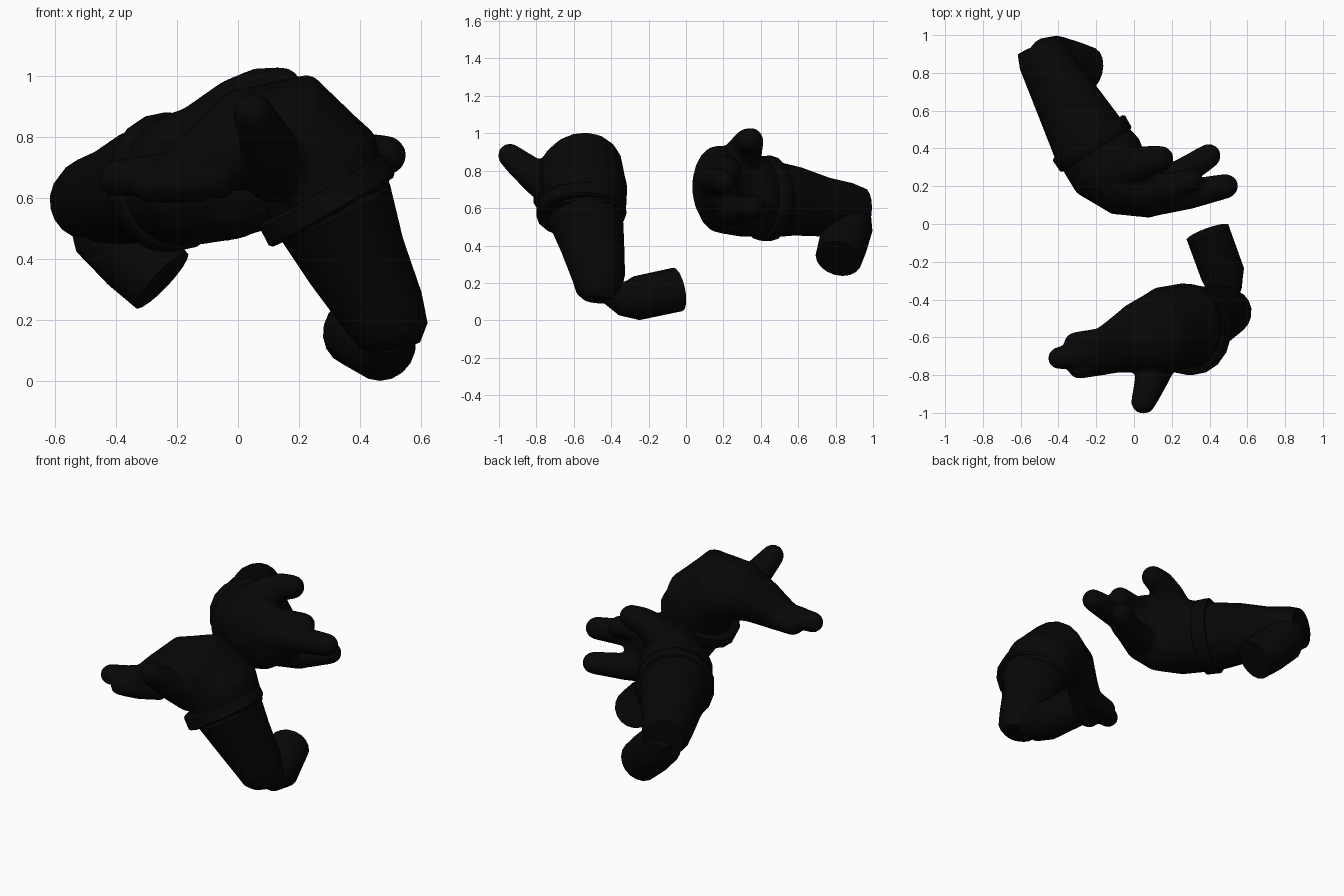
import bpy, bmesh, math
from mathutils import Vector

if "Cube" in bpy.data.objects:
    bpy.data.objects.remove(bpy.data.objects["Cube"])

black = bpy.data.materials.new("soft_black")
black.diffuse_color = (0.002, 0.002, 0.002, 1)
black.use_nodes = True
black.node_tree.nodes["Principled BSDF"].inputs["Base Color"].default_value = black.diffuse_color
SIDES = 18


def loft(bm, sections, side, round_tip=False):
    """Skin elliptical rings along a path; section = (centre, width, thickness)."""
    pts = [Vector(s[0]) for s in sections]
    rings = []
    for i, (c, w, h) in enumerate(sections):
        t = (pts[min(i + 1, len(pts) - 1)] - pts[max(i - 1, 0)]).normalized()
        rings.append((pts[i], w, h, t))
    if round_tip:
        c, w, h, t = rings[-1]
        for a in (25, 50, 70, 84):
            k, s = math.cos(math.radians(a)), math.sin(math.radians(a))
            rings.append((c + t * min(w, h) * s, w * k, h * k, t))
    loops = []
    for c, w, h, t in rings:
        s = Vector(side)
        s = (s - t * s.dot(t)).normalized()
        n = t.cross(s)
        loops.append([bm.verts.new(c + s * w * math.cos(a) + n * h * math.sin(a))
                      for a in (2 * math.pi * j / SIDES for j in range(SIDES))])
    for lo, hi in zip(loops, loops[1:]):
        for j in range(SIDES):
            k = (j + 1) % SIDES
            bm.faces.new((lo[j], lo[k], hi[k], hi[j]))
    bm.faces.new(loops[0][::-1])
    bm.faces.new(loops[-1])


def make(name, parts, side, blend=False):
    """Build one object from several lofted parts, optionally blended together."""
    bm = bmesh.new()
    for sections, tip in parts:
        loft(bm, sections, side, tip)
    bmesh.ops.recalc_face_normals(bm, faces=bm.faces)
    me = bpy.data.meshes.new(name)
    bm.to_mesh(me)
    bm.free()
    me.materials.append(black)
    ob = bpy.data.objects.new(name, me)
    bpy.context.collection.objects.link(ob)
    bpy.ops.object.select_all(action='DESELECT')
    ob.select_set(True)
    bpy.context.view_layer.objects.active = ob
    bpy.ops.object.shade_smooth_by_angle(angle=math.radians(45))
    if blend:
        rm = ob.modifiers.new("blend", 'REMESH')
        rm.mode = 'VOXEL'
        rm.voxel_size = 0.014
        rm.use_smooth_shade = True
        sm = ob.modifiers.new("soften", 'SMOOTH')
        sm.factor = 0.5
        sm.iterations = 4


def tube(*pts):
    """Round sections from (x, y, z, radius)."""
    return [((x, y, z), r, r) for x, y, z, r in pts]


def cuff(name, centre, axis, r, half, side):
    c, a = Vector(centre), Vector(axis).normalized()
    steps = ((-1, r - 0.01), (-0.75, r), (0.75, r - 0.003), (1, r - 0.015))
    make(name, [([(c + a * half * k, q, q) for k, q in steps], False)], side)


# ---- front arm: forearm rises, hand bends over towards -x ----
Y, Z = (0, 1, 0), (0, 0, 1)
make("front_upper_arm", [(tube((.485, -.42, .15, .06), (.48, -.34, .118, .093),
     (.47, -.265, .118, .118), (.39, -.045, .165, .119)), False)], Z)
make("front_forearm", [(tube((.52, -.47, .11, .08), (.51, -.467, .15, .12),
     (.475, -.467, .23, .142), (.385, -.5, .4, .172), (.31, -.54, .57, .205)), False)], Y)
cuff("front_cuff", (.29, -.56, .592), (-.5, -.04, .87), .241, .042, Y)
make("front_hand", [
    # palm
    ([((.31, -.54, .57), .22, .205), ((.265, -.54, .70), .228, .215),
      ((.165, -.56, .80), .23, .22), ((.02, -.605, .79), .188, .17),
      ((-.11, -.655, .725), .14, .115), ((-.22, -.69, .67), .105, .07)], True),
    # three fingers
    (tube((-.08, -.66, .72, .08), (-.25, -.69, .68, .067), (-.395, -.71, .665, .06)), True),
    (tube((-.06, -.60, .70, .08), (-.2, -.62, .67, .066), (-.31, -.632, .655, .06)), True),
    (tube((-.04, -.70, .68, .08), (-.18, -.735, .65, .068), (-.29, -.76, .645, .06)), True),
    # thumb
    (tube((.14, -.66, .68, .12), (.10, -.80, .765, .092), (.065, -.90, .845, .074),
          (.05, -.94, .88, .066)), True)], Y, True)

# ---- back arm: forearm runs forward, hand bends towards +x ----
make("back_upper_arm", [(tube((-.47, .89, .59, .10), (-.425, .87, .50, .13),
     (-.335, .84, .41, .132), (-.25, .815, .33, .125)), False)], Y)
make("back_forearm", [(tube((-.507, .945, .588, .12), (-.478, .88, .592, .142),
     (-.41, .75, .605, .158), (-.325, .60, .635, .183), (-.23, .43, .65, .21)), False)], Z)
cuff("back_cuff", (-.22, .425, .652), (.53, -.85, 0), .229, .044, Z)
make("back_hand", [
    # palm
    ([((-.23, .43, .65), .208, .205), ((-.14, .31, .67), .225, .222),
      ((-.03, .205, .70), .238, .178), ((.1, .16, .72), .215, .13),
      ((.22, .17, .72), .14, .085)], True),
    # three fingers
    (tube((.1, .14, .74, .10), (.3, .16, .745, .08), (.485, .2, .74, .066)), True),
    (tube((.06, .2, .61, .10), (.25, .265, .585, .078), (.395, .36, .605, .065)), True),
    (tube((.08, .18, .79, .09), (.22, .205, .81, .072), (.30, .23, .81, .066)), True),
    # thumb
    (tube((-.09, .27, .80, .13), (.01, .315, .91, .095), (.08, .335, .95, .08),
          (.14, .345, .96, .07)), True)], Z, True)
